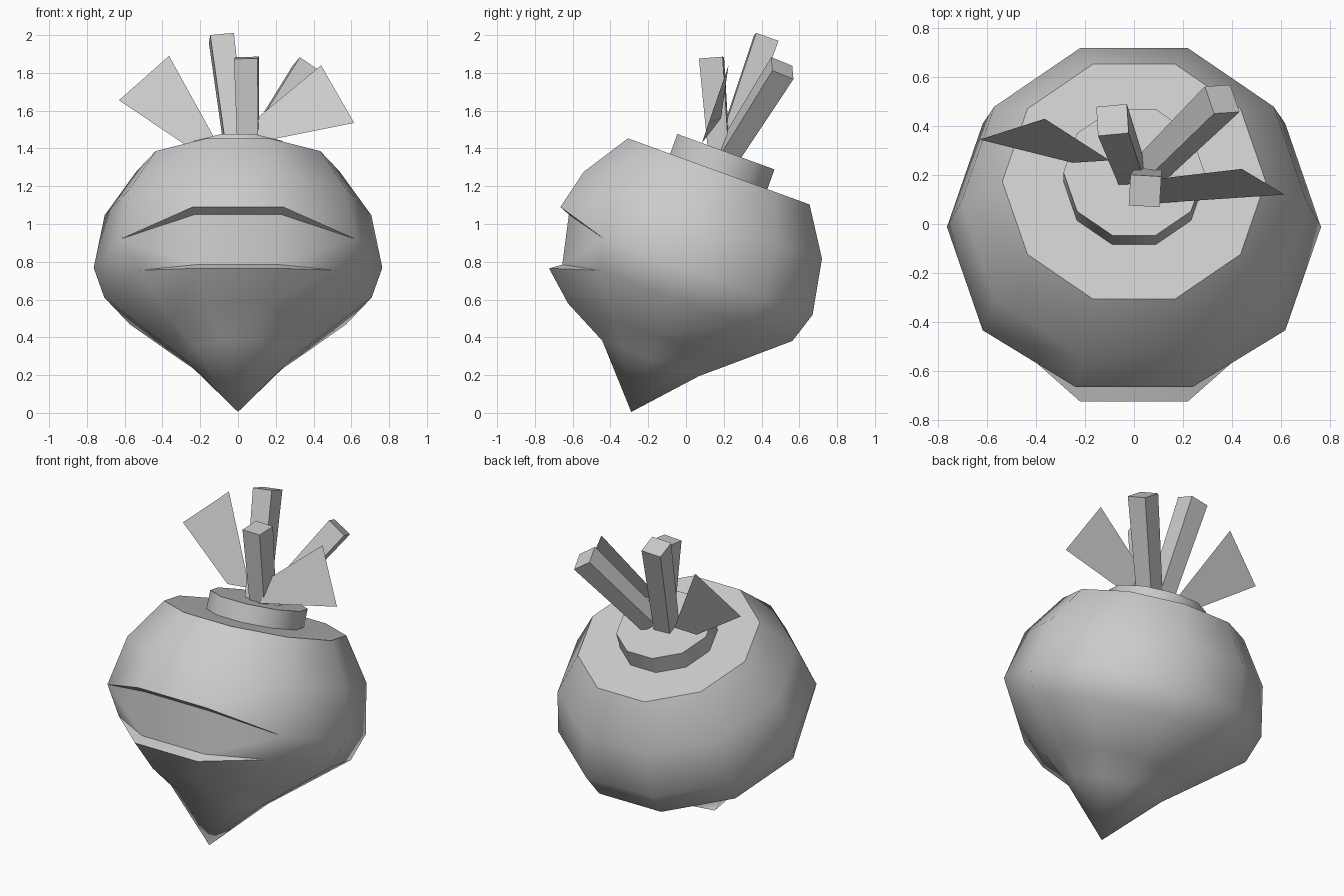
import bpy, bmesh
from math import radians, cos, sin, tau
from mathutils import Matrix, Vector

if "Cube" in bpy.data.objects:
    bpy.data.objects.remove(bpy.data.objects["Cube"])

SIDES = 10
# Root axis leans 20 degrees backwards from the tip
LEAN = Matrix.Translation((0, -0.29, 0.005)) @ Matrix.Rotation(radians(-20), 4, 'X')


def finish(name, bm, smooth=None):
    bmesh.ops.recalc_face_normals(bm, faces=bm.faces)
    me = bpy.data.meshes.new(name)
    bm.to_mesh(me)
    bm.free()
    ob = bpy.data.objects.new(name, me)
    bpy.context.collection.objects.link(ob)
    if smooth:
        bpy.ops.object.select_all(action='DESELECT')
        ob.select_set(True)
        bpy.context.view_layer.objects.active = ob
        bpy.ops.object.shade_smooth_by_angle(angle=radians(smooth))
    return ob


def ring(bm, height, radius):
    return [bm.verts.new(LEAN @ Vector((radius * cos(tau * k / SIDES),
                                        radius * sin(tau * k / SIDES), height)))
            for k in range(SIDES)]


def bridge(bm, a, b, skip=()):
    for k in range(SIDES):
        if k not in skip:
            n = (k + 1) % SIDES
            bm.faces.new((a[k], a[n], b[n], b[k]))


# Root body: lathed rings, front vertices pulled to open a mouth slot
bm = bmesh.new()
profile = [(0.302, 0.287), (0.425, 0.439), (0.645, 0.708),
           (0.812, 0.764), (1.108, 0.706), (1.355, 0.538)]
rings = [ring(bm, h, r) for h, r in profile]
tip = bm.verts.new(LEAN @ Vector((0, 0, 0)))
for k in range(SIDES):
    bm.faces.new((tip, rings[0][(k + 1) % SIDES], rings[0][k]))
for i in range(5):
    bridge(bm, rings[i], rings[i + 1], skip=(6, 7, 8) if i == 2 else ())
bm.faces.new(rings[5])


def pull(row, left, right, x, y, z):
    rings[row][left].co = (-x, y, z)
    rings[row][right].co = (x, y, z)


pull(1, 7, 8, 0.165, -0.625, 0.58)   # chin
pull(2, 7, 8, 0.22, -0.725, 0.765)   # lower lip
pull(2, 6, 9, 0.52, -0.46, 0.755)    # lower corners
pull(3, 7, 8, 0.24, -0.665, 1.09)    # upper lip

# Mouth recess walls
low, up = rings[2], rings[3]
e = [bm.verts.new((x, -0.62, 1.05)) for x in (-0.23, 0.23)]
f = [bm.verts.new((x, -0.655, 0.785)) for x in (-0.22, 0.22)]
bm.faces.new((e[0], e[1], f[1], f[0]))
bm.faces.new((up[7], up[8], e[1], e[0]))
bm.faces.new((f[0], f[1], low[8], low[7]))
for j, lip, corner in ((0, 7, 6), (1, 8, 9)):
    bm.faces.new((up[corner], e[j], f[j], low[corner]))
    bm.faces.new((up[lip], e[j], up[corner]))
    bm.faces.new((low[lip], f[j], low[corner]))
finish("root_body", bm, 45)

# Crown disc
bm = bmesh.new()
a, b = ring(bm, 1.34, 0.288), ring(bm, 1.466, 0.288)
bridge(bm, a, b)
bm.faces.new(a)
bm.faces.new(b)
finish("crown_disc", bm, 45)


# Stems: square bars between two points, slightly flared
def stem(name, base, top, side, r0=0.054, r1=0.063):
    base, top, u = Vector(base), Vector(top), Vector(side)
    d = (top - base).normalized()
    u = (u - d * u.dot(d)).normalized()
    v = d.cross(u)
    bm = bmesh.new()
    ends = [[bm.verts.new(c + r * (p * u + q * v))
             for p, q in ((-1, -1), (1, -1), (1, 1), (-1, 1))]
            for c, r in ((base, r0), (top, r1))]
    for k in range(4):
        n = (k + 1) % 4
        bm.faces.new((ends[0][k], ends[0][n], ends[1][n], ends[1][k]))
    for end in ends:
        bm.faces.new(end)
    finish(name, bm)


stem("front_stem", (0.055, 0.175, 1.37), (0.045, 0.135, 1.88), (1, -0.06, 0))
stem("back_left_stem", (-0.01, 0.21, 1.37), (-0.088, 0.425, 1.985), (1, 0.06, 0))
stem("back_right_stem", (0.08, 0.235, 1.39), (0.36, 0.51, 1.825), (0.81, 0.04, -0.58))


# Flat leaves
def leaf(name, points):
    bm = bmesh.new()
    bm.faces.new([bm.verts.new(p) for p in points])
    finish(name, bm)


leaf("left_leaf", [(-0.63, 0.345, 1.655), (-0.365, 0.43, 1.89),
                   (-0.10, 0.26, 1.41), (-0.25, 0.25, 1.40)])
leaf("right_leaf", [(0.615, 0.12, 1.535), (0.44, 0.225, 1.84),
                    (0.10, 0.185, 1.56), (0.09, 0.085, 1.43)])
